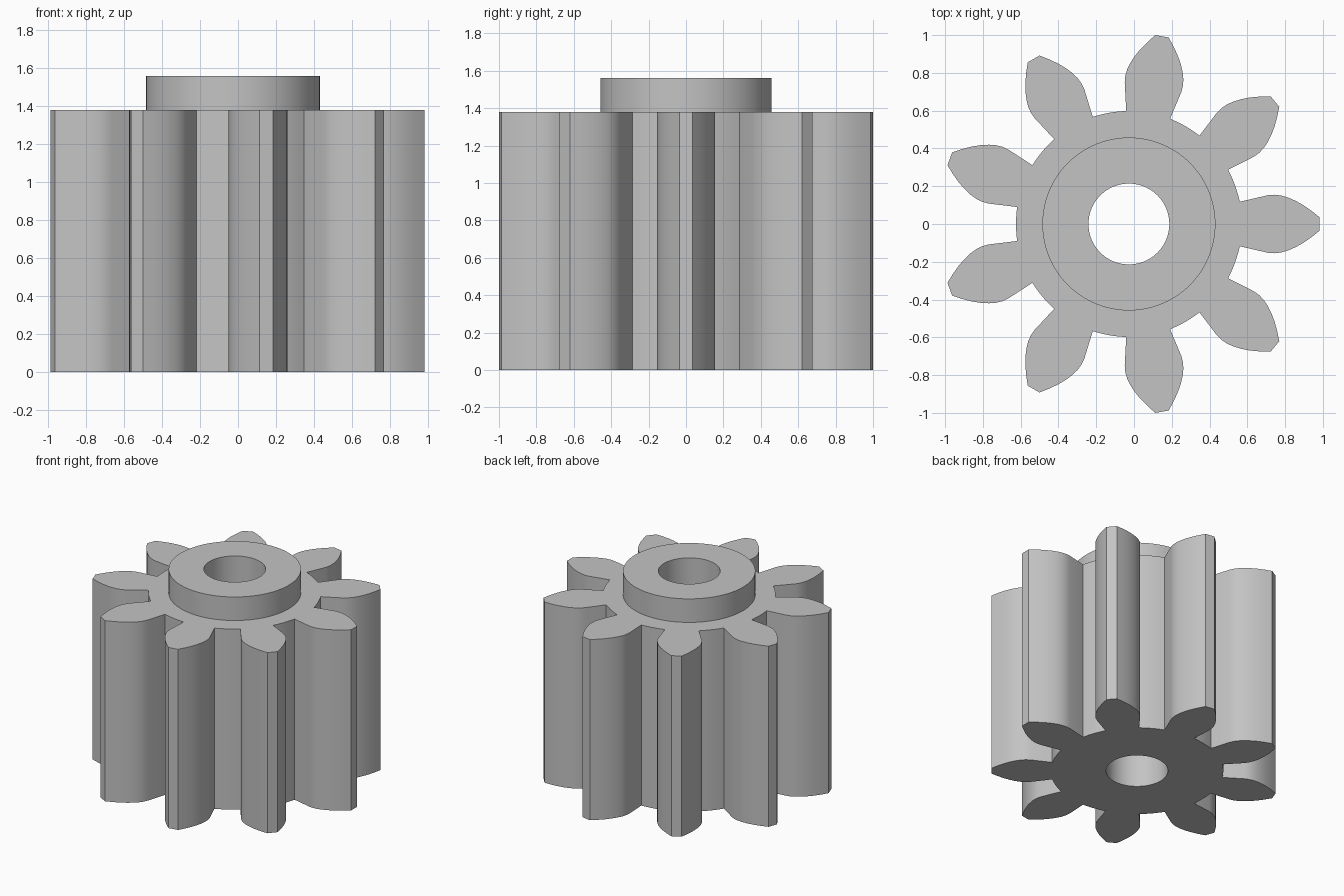
import bpy, bmesh, math
from mathutils import Matrix, Vector

if "Cube" in bpy.data.objects:
    bpy.data.objects.remove(bpy.data.objects["Cube"])

TEETH = 9
CENTRE_X = -0.027
GEAR_TOP, HUB_TOP = 1.38, 1.56
ROOT_R, HUB_R, BORE_R = 0.598, 0.458, 0.214

# Half of one tooth, from root to tip, pointing along +x
FLANK = [(0.587, 0.118), (0.735, 0.152), (0.77, 0.155), (0.805, 0.151),
         (0.84, 0.141), (0.88, 0.124), (0.92, 0.102), (0.965, 0.071), (1.009, 0.036)]

metal = bpy.data.materials.new("grey metal")
metal.use_nodes = True
grey = (0.55, 0.55, 0.55, 1)
metal.diffuse_color = grey
metal.node_tree.nodes["Principled BSDF"].inputs["Base Color"].default_value = grey


def circle(radius, count=96):
    step = math.tau / count
    return [Vector((radius * math.cos(i * step), radius * math.sin(i * step), 0))
            for i in range(count)]


def gear_outline():
    tooth = [Vector((x, -y, 0)) for x, y in FLANK]
    tooth += [Vector((x, y, 0)) for x, y in reversed(FLANK)]
    pitch = math.tau / TEETH
    start = math.atan2(FLANK[0][1], FLANK[0][0])
    # Rounded floor of the gap that follows the tooth
    for i in range(1, 5):
        a = start + (pitch - 2 * start) * i / 5
        tooth.append(Vector((ROOT_R * math.cos(a), ROOT_R * math.sin(a), 0)))
    return [Matrix.Rotation(pitch * i, 3, 'Z') @ p for i in range(TEETH) for p in tooth]


bm = bmesh.new()


def ring(points, z):
    return [bm.verts.new((p.x + CENTRE_X, p.y, z)) for p in points]


def wall(low, high):
    for i in range(len(low)):
        j = (i + 1) % len(low)
        bm.faces.new((low[i], low[j], high[j], high[i]))


def cap(outer, inner):
    edges = []
    for loop in (outer, inner):
        for a, b in zip(loop, loop[1:] + loop[:1]):
            edges.append(bm.edges.get((a, b)) or bm.edges.new((a, b)))
    bmesh.ops.triangle_fill(bm, use_beauty=True, use_dissolve=False, edges=edges)


# Toothed body, raised hub and through bore as one closed surface
outline = gear_outline()
teeth_low, teeth_high = ring(outline, 0), ring(outline, GEAR_TOP)
hub_low, hub_high = ring(circle(HUB_R), GEAR_TOP), ring(circle(HUB_R), HUB_TOP)
bore_low, bore_high = ring(circle(BORE_R), 0), ring(circle(BORE_R), HUB_TOP)
wall(teeth_low, teeth_high)
wall(hub_low, hub_high)
wall(bore_low, bore_high)
cap(teeth_low, bore_low)
cap(teeth_high, hub_low)
cap(hub_high, bore_high)
bmesh.ops.recalc_face_normals(bm, faces=bm.faces)

mesh = bpy.data.meshes.new("pinion_gear")
bm.to_mesh(mesh)
bm.free()
mesh.materials.append(metal)
gear = bpy.data.objects.new("pinion_gear", mesh)
bpy.context.collection.objects.link(gear)

bpy.ops.object.select_all(action='DESELECT')
gear.select_set(True)
bpy.context.view_layer.objects.active = gear
bpy.ops.object.shade_smooth_by_angle(angle=math.radians(30))
